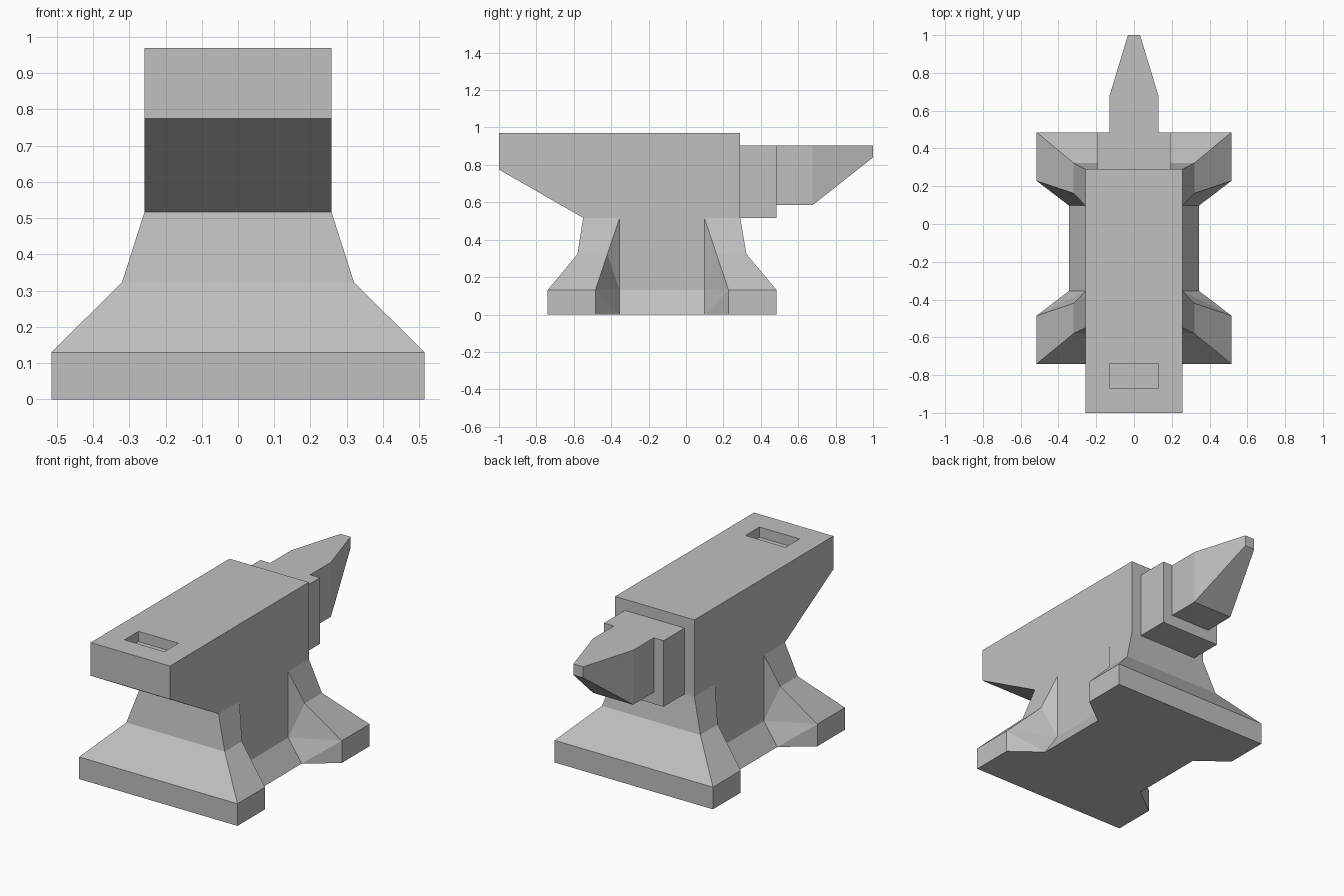
import bpy
import bmesh

cube = bpy.data.objects.get("Cube")
if cube:
    bpy.data.objects.remove(cube, do_unlink=True)

steel = bpy.data.materials.new("grey steel")
steel.use_nodes = True
GREY = (0.53, 0.53, 0.53, 1)
steel.diffuse_color = GREY
steel.node_tree.nodes["Principled BSDF"].inputs["Base Color"].default_value = GREY


def loft(name, rings, cap_end=True, split=None):
    """Skin a list of matching rings; split gives the quad diagonal by side."""
    bm = bmesh.new()
    loops = [[bm.verts.new(p) for p in ring] for ring in rings]
    n = len(rings[0])
    for lo, hi in zip(loops, loops[1:]):
        for i in range(n):
            j = (i + 1) % n
            a, b, c, d = lo[i], lo[j], hi[j], hi[i]
            way = (split or {}).get(i)
            if way == "falling":
                faces = [(a, b, d), (b, c, d)]
            elif way == "rising":
                faces = [(a, b, c), (a, c, d)]
            else:
                faces = [(a, b, c, d)]
            for f in faces:
                bm.faces.new(f)
    bm.faces.new(loops[0][::-1])
    if cap_end:
        bm.faces.new(loops[-1])
    bmesh.ops.remove_doubles(bm, verts=bm.verts, dist=0.0005)
    bmesh.ops.recalc_face_normals(bm, faces=bm.faces)
    mesh = bpy.data.meshes.new(name)
    bm.to_mesh(mesh)
    bm.free()
    mesh.materials.append(steel)
    obj = bpy.data.objects.new(name, mesh)
    bpy.context.collection.objects.link(obj)
    return obj


def rect(y, half, z0, z1):
    return [(-half, y, z0), (half, y, z0), (half, y, z1), (-half, y, z1)]


# Footed base: notched outlines stacked upwards
WAIST_FRONT, WAIST_BACK = -0.355, 0.098


def outline(z, half, waist, front, front_in, back_in, back):
    side = [(half, front, z), (half, front_in, z), (waist, WAIST_FRONT, z),
            (waist, WAIST_BACK, z), (half, back_in, z), (half, back, z)]
    return side + [(-x, y, h) for x, y, h in reversed(side)]


loft("base", [
    outline(0, 0.515, 0.345, -0.74, -0.485, 0.228, 0.485),
    outline(0.13, 0.515, 0.258, -0.74, -0.485, 0.228, 0.485),
    outline(0.323, 0.32, 0.258, -0.58, -0.42, 0.163, 0.323),
    outline(0.517, 0.258, 0.258, -0.55, WAIST_FRONT, WAIST_BACK, 0.29),
], cap_end=False, split={1: "falling", 7: "falling", 3: "rising", 9: "rising"})

# Head: side profile extruded across the width
profile = [(-1, 0.97), (-1, 0.775), (-0.55, 0.517), (0.29, 0.517), (0.29, 0.97)]
head = loft("head", [[(x, y, z) for y, z in profile] for x in (-0.258, 0.258)])

# Shallow tool socket in the top
cutter = loft("socket_cutter", [rect(y, 0.13, 0.91, 1.05) for y in (-0.868, -0.738)])
cutter.hide_render = True
cutter.hide_set(True)
cutter.display_type = 'WIRE'
cut = head.modifiers.new("socket", 'BOOLEAN')
cut.operation = 'DIFFERENCE'
cut.solver = 'EXACT'
cut.object = cutter

# Neck block and tapering horn at the back
loft("neck", [rect(y, 0.194, 0.517, 0.905) for y in (0.29, 0.485)])
loft("horn", [rect(0.485, 0.13, 0.585, 0.905),
              rect(0.677, 0.13, 0.585, 0.905),
              rect(1, 0.032, 0.84, 0.905)])
